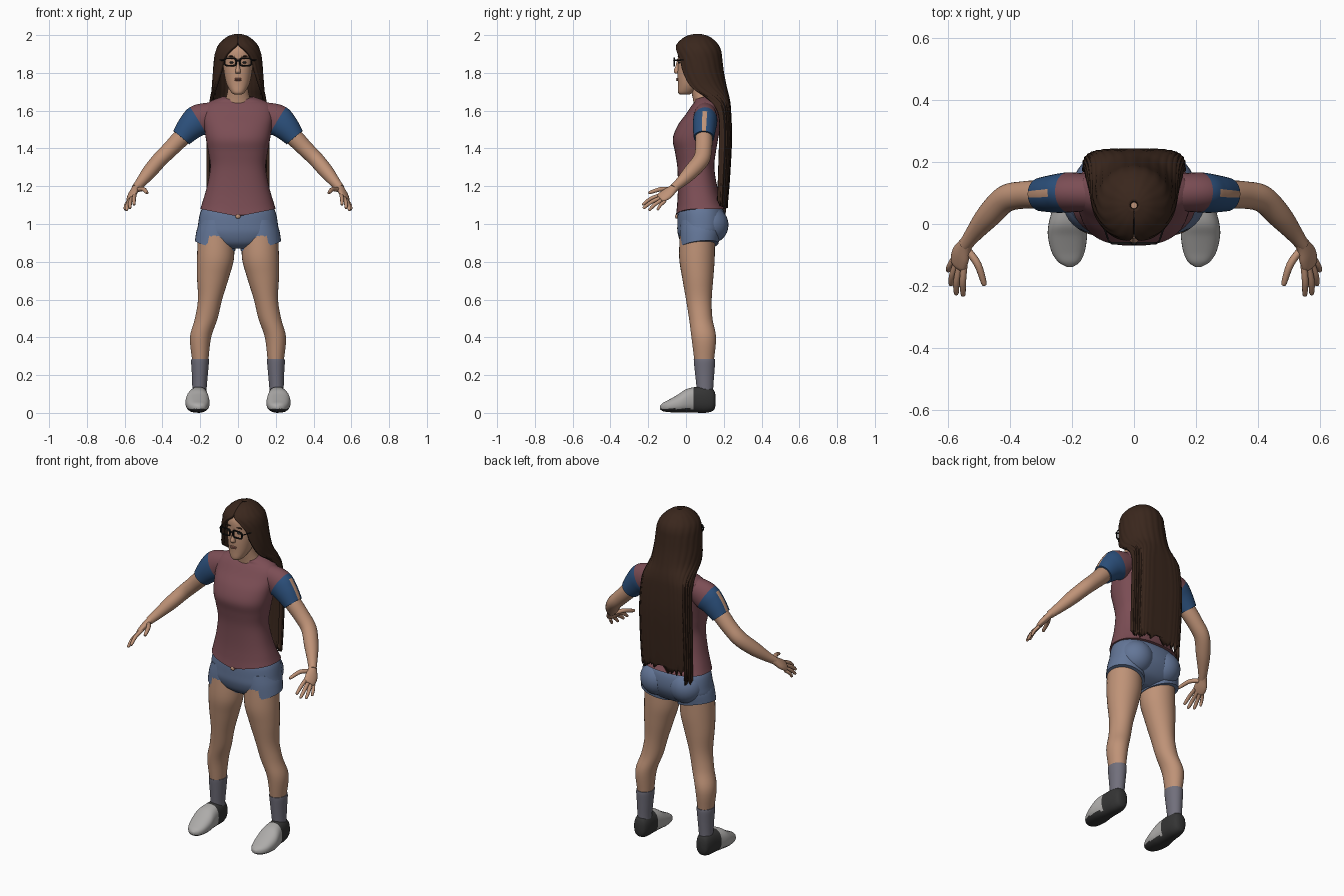
import bpy, bmesh, math, random
from mathutils import Vector

random.seed(4)
cube = bpy.data.objects.get("Cube")
if cube:
    bpy.data.objects.remove(cube)


def material(name, r, g, b):
    m = bpy.data.materials.new(name)
    m.use_nodes = True
    m.diffuse_color = (r, g, b, 1)
    node = next(n for n in m.node_tree.nodes if n.type == 'BSDF_PRINCIPLED')
    node.inputs["Base Color"].default_value = (r, g, b, 1)
    node.inputs["Roughness"].default_value = 0.8
    return m


SKIN = material("skin", .52, .29, .185)
SHIRT = material("shirt_maroon", .2, .075, .09)
BLUE = material("sleeve_blue", .025, .08, .2)
DENIM = material("denim", .125, .18, .31)
HAIR = material("dark_brown_hair", .042, .02, .012)
SOCK = material("sock_grey", .165, .16, .2)
LIGHT = material("shoe_light_grey", .42, .41, .4)
DARK = material("shoe_dark_grey", .035, .035, .035)
BLACK = material("frame_black", .008, .008, .008)
LIP = material("lip", .34, .14, .1)
X, Y, Z = Vector((1, 0, 0)), Vector((0, 1, 0)), Vector((0, 0, 1))


def finish(obj, angle=50):
    bpy.context.view_layer.objects.active = obj
    for o in bpy.context.selected_objects:
        o.select_set(False)
    obj.select_set(True)
    bpy.ops.object.shade_smooth_by_angle(angle=math.radians(angle))
    return obj


def spline(rows, n):
    """Smooth rows of numbers with a Catmull-Rom curve."""
    pts = [rows[0]] + list(rows) + [rows[-1]]
    out = []
    for a, b, c, d in zip(pts, pts[1:], pts[2:], pts[3:]):
        for k in range(n):
            t = k / n
            out.append([.5 * (2 * q + (r - p) * t + (2 * p - 5 * q + 4 * r - s) * t * t
                              + (3 * q - p - 3 * r + s) * t ** 3)
                        for p, q, r, s in zip(a, b, c, d)])
    return out + [list(rows[-1])]


def surface(name, rings, mats, rule=None, closed=True):
    """Skin a list of point rings; rule(ring, segment, centre) picks the colour."""
    bm = bmesh.new()
    grid = [[bm.verts.new(p) for p in ring] for ring in rings]
    n = len(grid[0])
    for i in range(len(grid) - 1):
        for j in range(n if closed else n - 1):
            k = (j + 1) % n
            f = bm.faces.new((grid[i][j], grid[i][k], grid[i + 1][k], grid[i + 1][j]))
            if rule:
                f.material_index = rule(i, j, f.calc_center_median())
    if closed:
        for i, ring in ((-1, grid[0]), (len(grid), grid[-1])):
            f = bm.faces.new(ring)
            if rule:
                f.material_index = rule(i, 0, f.calc_center_median())
    bmesh.ops.recalc_face_normals(bm, faces=bm.faces)
    mesh = bpy.data.meshes.new(name)
    bm.to_mesh(mesh)
    bm.free()
    for m in mats:
        mesh.materials.append(m)
    obj = bpy.data.objects.new(name, mesh)
    bpy.context.collection.objects.link(obj)
    return finish(obj)


def spow(v, e):
    return math.copysign(abs(v) ** e, v)


def loft(name, rows, mats, ref=X, axis=None, p=2, seg=32, n=5, side=1, rule=None, warp=None):
    """Loft ellipses (x, y, z, radius_u, radius_v) along a smoothed path."""
    rows = spline(rows, n)
    rings = []
    for i, (x, y, z, ru, rv) in enumerate(rows):
        before, after = rows[max(i - 1, 0)], rows[min(i + 1, len(rows) - 1)]
        t = axis or (Vector(after[:3]) - Vector(before[:3])).normalized()
        u = (ref - ref.dot(t) * t).normalized()
        v = t.cross(u)
        ring = []
        for j in range(seg):
            a = 2 * math.pi * j / seg
            q = Vector((x, y, z)) + u * ru * spow(math.cos(a), 2 / p) + v * rv * spow(math.sin(a), 2 / p)
            if warp:
                q = warp(q)
            ring.append((q.x * side, q.y, q.z))
        rings.append(ring)
    return surface(name, rings, mats, rule)


def body(name, rows, mats, **kw):
    """Upright loft from (height, half_width, front, back)."""
    return loft(name, [(0, (f + b) / 2, z, w, (b - f) / 2) for z, w, f, b in rows], mats, axis=Z, **kw)


def ball(name, at, size, mat):
    bpy.ops.mesh.primitive_uv_sphere_add(segments=24, ring_count=14, location=at)
    obj = bpy.context.object
    obj.name, obj.scale = name, size
    obj.data.materials.append(mat)
    return finish(obj)


def wire(name, pts, r, mat, cyclic=False):
    curve = bpy.data.curves.new(name, 'CURVE')
    curve.dimensions, curve.bevel_depth, curve.bevel_resolution = '3D', r, 2
    s = curve.splines.new('POLY')
    s.points.add(len(pts) - 1)
    for q, c in zip(s.points, pts):
        q.co = (*c, 1)
    s.use_cyclic_u = cyclic
    curve.materials.append(mat)
    obj = bpy.data.objects.new(name, curve)
    bpy.context.collection.objects.link(obj)


# Shirt body with dipping front hem and neckline
def shirt_warp(q):
    front = max(0, min(1, (.1 - q.y) / .1))
    if q.z < 1.12:
        q.z -= .04 * front * max(0, 1 - abs(q.x) / .2) * (1.12 - q.z) / .04
    if q.z > 1.64:
        q.z -= .03 * front * (q.z - 1.64) / .035
    return q


body("shirt", [(1.08, .2, -.054, .212), (1.12, .187, -.046, .19), (1.2, .164, -.043, .165),
               (1.3, .147, -.046, .15), (1.38, .157, -.058, .158), (1.45, .17, -.07, .17),
               (1.52, .18, -.045, .182), (1.58, .188, -.002, .186), (1.62, .182, .025, .18),
               (1.65, .145, .045, .17), (1.675, .08, .045, .155)], [SHIRT, SKIN], p=2.4, seg=48,
     warp=shirt_warp, rule=lambda i, j, c: int(i == 50))
ball("belly", (0, -.05, 1.04), (.013, .008, .012), SKIN)

# Neck and head
loft("neck", [(0, .1, 1.61, .085, .055), (0, .092, 1.66, .066, .055), (0, .078, 1.72, .053, .052),
              (0, .075, 1.8, .053, .05)], [SKIN], axis=Z)
body("head", [(1.685, .018, -.03, .015), (1.697, .036, -.042, .04), (1.74, .06, -.043, .09),
              (1.8, .074, -.045, .13), (1.86, .08, -.043, .15), (1.92, .08, -.04, .15),
              (1.96, .062, -.012, .13), (1.982, .025, .03, .09)], [SKIN], p=2.2)
loft("nose", [(0, -.04, 1.875, .006, .006), (0, -.044, 1.84, .008, .01), (0, -.048, 1.81, .014, .017),
              (0, -.045, 1.798, .013, .012)], [SKIN], axis=Z, seg=16)
ball("upper_lip", (0, -.044, 1.769), (.021, .008, .004), LIP)
ball("lower_lip", (0, -.044, 1.762), (.018, .009, .005), LIP)

# Long hair: open-fronted shell flowing into a flat sheet at the back
hair_rows = [(1.999, .012, .06, .012, 179, 1), (1.985, .052, .06, .06, 179, 1),
             (1.95, .092, .06, .1, 178, 1), (1.915, .11, .063, .114, 158, 1),
             (1.87, .118, .066, .117, 142, 1), (1.8, .125, .072, .12, 133, 1),
             (1.72, .13, .09, .118, 116, .9), (1.66, .14, .14, .083, 98, .7),
             (1.6, .15, .165, .065, 90, .55), (1.45, .157, .175, .06, 90, .5),
             (1.25, .157, .17, .055, 90, .5), (1.1, .153, .165, .048, 90, .5)]
rings = []
for z, w, yc, ry, span, e in spline(hair_rows, 4):
    ring = []
    for j in range(65):
        a = math.radians(span) * (j / 32 - 1)
        ridge = 1 + .012 * math.cos(j * math.pi / 2)
        ring.append([w * ridge * spow(math.sin(a), e), yc + ry * ridge * spow(math.cos(a), e), z])
    rings.append(ring)
for j, q in enumerate(rings[-1]):
    q[2] += random.uniform(-.02, .03) - (.05 if j < 14 else 0)
hair = surface("long_hair", rings, [HAIR], closed=False)
solid = hair.modifiers.new("thickness", 'SOLIDIFY')
solid.thickness, solid.offset = .016, 0

# Shorts
body("shorts_seat", [(1.1, .18, -.03, .18), (1.06, .2, -.043, .205), (1.0, .211, -.046, .212),
                     (.95, .213, -.044, .2), (.9, .165, -.025, .165), (.87, .07, .01, .11)],
     [DENIM], p=2.3, seg=40)


def hem(q):
    q.z += (.24 * (q.x - .12) + .12 * (q.y - .07)) * max(0, min(1, (1 - q.z) / .1))
    return q


# Fingers: base, middle, tip, radius
fingers = {
    "index": ((.546, -.13, 1.155), (.551, -.185, 1.135), (.55, -.226, 1.105), .0105),
    "middle": ((.56, -.13, 1.142), (.571, -.185, 1.115), (.572, -.222, 1.086), .0105),
    "ring": ((.572, -.125, 1.13), (.585, -.165, 1.103), (.589, -.193, 1.075), .01),
    "pinky": ((.58, -.11, 1.122), (.594, -.135, 1.1), (.598, -.15, 1.077), .009),
    "thumb": ((.535, -.085, 1.18), (.503, -.13, 1.185), (.483, -.19, 1.167), .012)}

for s, tag in ((1, "left_"), (-1, "right_")):
    # Sleeve with open strip, shirt-coloured at the shoulder
    loft(tag + "sleeve", [(.1, .1, 1.595, .055, .055), (.2, .102, 1.553, .064, .083),
                          (.25, .098, 1.515, .062, .073), (.3, .095, 1.457, .054, .055)],
         [SHIRT, BLUE, SKIN], ref=Y, side=s, n=6,
         rule=lambda i, j, c: 0 if i < 7 else 2 if j in (7, 8) and i > 8 else 1)
    # Arm, palm and fingers
    loft(tag + "arm", [(.26, .096, 1.5, .044, .044), (.3, .095, 1.457, .046, .047),
                       (.36, .093, 1.395, .044, .043), (.415, .08, 1.34, .044, .041),
                       (.47, .025, 1.275, .04, .038), (.515, -.03, 1.22, .028, .028),
                       (.543, -.068, 1.188, .021, .022)], [SKIN], ref=Y, side=s, seg=24)
    loft(tag + "palm", [(.53, -.05, 1.203, .022, .02), (.544, -.07, 1.185, .026, .019),
                        (.558, -.1, 1.16, .036, .018), (.566, -.13, 1.141, .033, .013),
                        (.569, -.14, 1.135, .022, .007)], [SKIN],
         ref=Vector((.035, .025, -.03)), side=s, seg=20)
    for name, (a, b, c, r) in fingers.items():
        tip = [c[k] + (c[k] - b[k]) * .13 for k in range(3)]
        loft(tag + name + "_finger", [(*a, r, r), (*b, r, r), (*c, r * .75, r * .75),
                                      (*tip, r * .25, r * .25)], [SKIN], side=s, seg=10, n=4)
    # Shorts leg and seat
    loft(tag + "shorts_leg", [(.11, .072, 1.02, .09, .1), (.115, .075, .96, .103, .108),
                              (.121, .07, .885, .107, .102)], [DENIM], axis=Z, side=s, warp=hem)
    ball(tag + "seat", (s * .095, .125, .995), (.1, .1, .1), DENIM)
    # Leg and sock
    loft(tag + "leg", [(.117, .06, .94, .095, .093), (.119, .058, .82, .098, .094),
                       (.132, .062, .72, .085, .083), (.148, .068, .6, .064, .068),
                       (.168, .078, .5, .06, .062), (.198, .094, .4, .056, .065),
                       (.2, .096, .28, .043, .052), (.2, .097, .22, .035, .045)],
         [SKIN], axis=Z, side=s)
    loft(tag + "sock", [(.2, .097, .285, .047, .056), (.201, .098, .265, .047, .056),
                        (.202, .099, .2, .042, .05), (.204, .1, .13, .038, .044),
                        (.205, .1, .08, .038, .044)], [SOCK], axis=Z, side=s)
    # Shoe: light upper, dark heel and sole
    loft(tag + "shoe", [(.207, .156, .066, .018, .03), (.207, .145, .068, .036, .055),
                        (.207, .11, .071, .047, .07), (.21, .05, .069, .053, .068),
                        (.214, 0, .063, .061, .062), (.214, -.04, .05, .063, .049),
                        (.212, -.09, .037, .053, .033), (.209, -.122, .031, .035, .022),
                        (.207, -.138, .029, .01, .009)],
         [LIGHT, DARK], axis=-Y, p=2.4, side=s, n=6,
         rule=lambda i, j, c: int(c.y > .045 or c.z < .022))
    # Eye, brow and glasses
    ball(tag + "eye", (s * .034, -.037, 1.855), (.012, .006, .005), DARK)
    ball(tag + "brow", (s * .036, -.039, 1.888), (.02, .006, .003), HAIR)
    lens = [(s * .04 + .03 * spow(math.cos(a), .5), -.062, 1.858 + .02 * spow(math.sin(a), .5))
            for a in (math.tau * k / 32 for k in range(32))]
    wire(tag + "lens_frame", lens, .0045, BLACK, True)
    wire(tag + "temple", [(s * .068, -.062, 1.867), (s * .08, -.058, 1.867), (s * .118, .05, 1.868)],
         .003, BLACK)
wire("glasses_bridge", [(-.012, -.062, 1.862), (0, -.064, 1.866), (.012, -.062, 1.862)], .004, BLACK)
